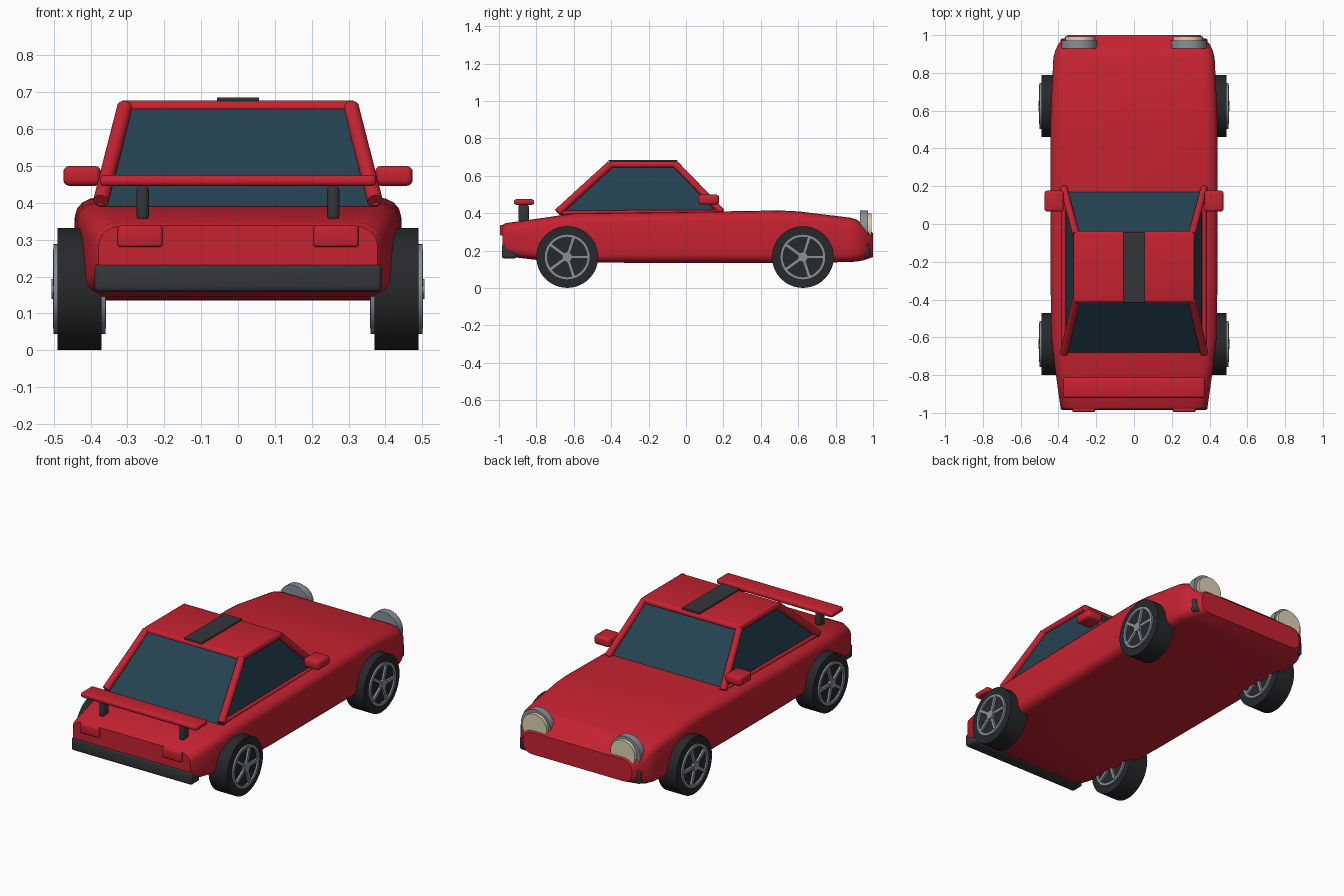
import bpy, bmesh, math
from mathutils import Vector, Matrix

if "Cube" in bpy.data.objects:
    bpy.data.objects.remove(bpy.data.objects["Cube"])


def material(name, r, g, b):
    m = bpy.data.materials.new(name)
    m.diffuse_color = (r, g, b, 1)
    m.use_nodes = True
    m.node_tree.nodes["Principled BSDF"].inputs["Base Color"].default_value = m.diffuse_color
    return m


RED = material("red_paint", 0.56, 0.016, 0.03)
GLASS = material("tinted_glass", 0.018, 0.055, 0.085)
DARK = material("dark_rubber", 0.02, 0.021, 0.024)
TRIM = material("dark_trim", 0.035, 0.037, 0.042)
SILVER = material("silver", 0.25, 0.28, 0.32)
CREAM = material("cream_lens", 0.72, 0.64, 0.45)


def finish(bm, name, mat, angle=35):
    bmesh.ops.recalc_face_normals(bm, faces=bm.faces)
    mesh = bpy.data.meshes.new(name)
    bm.to_mesh(mesh)
    bm.free()
    ob = bpy.data.objects.new(name, mesh)
    bpy.context.collection.objects.link(ob)
    mesh.materials.append(mat)
    bpy.ops.object.select_all(action='DESELECT')
    ob.select_set(True)
    bpy.context.view_layer.objects.active = ob
    bpy.ops.object.shade_smooth_by_angle(angle=math.radians(angle))
    return ob


def box(name, lo, hi, mat, bevel=0.0):
    lo, hi = Vector(lo), Vector(hi)
    bm = bmesh.new()
    bmesh.ops.create_cube(bm, size=1, matrix=Matrix.Translation((lo + hi) / 2)
                          @ Matrix.Diagonal((*(hi - lo), 1)))
    if bevel:
        bmesh.ops.bevel(bm, geom=bm.edges[:], offset=bevel, segments=3,
                        profile=0.5, affect='EDGES')
    return finish(bm, name, mat)


def add_rod(bm, a, b, r, sides=24):
    a, b = Vector(a), Vector(b)
    rot = (b - a).to_track_quat('Z', 'Y').to_matrix().to_4x4()
    bmesh.ops.create_cone(bm, cap_ends=True, segments=sides, radius1=r, radius2=r,
                          depth=(b - a).length,
                          matrix=Matrix.Translation((a + b) / 2) @ rot)


def rod(name, a, b, r, mat, sides=24):
    bm = bmesh.new()
    add_rod(bm, a, b, r, sides)
    return finish(bm, name, mat)


def loft(name, rings, mat):
    bm = bmesh.new()
    vs = [[bm.verts.new(p) for p in ring] for ring in rings]
    n = len(vs[0])
    for a, b in zip(vs, vs[1:]):
        for i in range(n):
            bm.faces.new((a[i], a[(i + 1) % n], b[(i + 1) % n], b[i]))
    bm.faces.new(vs[0])
    bm.faces.new(vs[-1])
    return finish(bm, name, mat)


# Body shell: rounded rectangles along the length
def section(y, w, zb, zt):
    pts = []
    for k, (sx, top) in enumerate([(1, 1), (-1, 1), (-1, 0), (1, 0)]):
        rx, rz = (0.065, 0.05) if top else (0.055, 0.045)
        cx, cz = sx * (w - rx), (zt - rz if top else zb + rz)
        for i in range(5):
            t = math.pi / 2 * (k + i / 4)
            pts.append((cx + rx * math.cos(t), y, cz + rz * math.sin(t)))
    return pts


stations = [(-0.98, 0.378, 0.18, 0.338), (-0.965, 0.39, 0.17, 0.347),
            (-0.75, 0.42, 0.145, 0.377), (-0.6, 0.437, 0.138, 0.4),
            (-0.3, 0.442, 0.135, 0.403), (0.2, 0.443, 0.135, 0.41),
            (0.5, 0.442, 0.135, 0.415), (0.6, 0.44, 0.135, 0.41),
            (0.88, 0.427, 0.139, 0.376), (0.915, 0.418, 0.142, 0.365),
            (0.955, 0.4, 0.15, 0.334), (1.0, 0.35, 0.166, 0.294)]
loft("body", [section(*s) for s in stations], RED)

# Cabin glass
loft("cabin_glass", [[(-w, y0, z), (w, y0, z), (w, y1, z), (-w, y1, z)]
                     for w, y0, y1, z in [(0.365, -0.68, 0.185, 0.39),
                                          (0.303, -0.41, -0.05, 0.662)]], GLASS)

# Roof frame, pillars and roof panel
for s, side in ((1, "right"), (-1, "left")):
    rod(side + "_front_pillar", (s * 0.372, 0.19, 0.408), (s * 0.307, -0.055, 0.66), 0.019, RED)
    rod(side + "_rear_pillar", (s * 0.372, -0.685, 0.405), (s * 0.307, -0.405, 0.66), 0.021, RED)
    rod(side + "_roof_rail", (s * 0.304, -0.405, 0.66), (s * 0.304, -0.055, 0.66), 0.017, RED)
    rod(side + "_sill_rail", (s * 0.372, -0.68, 0.403), (s * 0.372, 0.18, 0.408), 0.011, RED)
for y, n in ((-0.4, "rear"), (-0.055, "front")):
    rod(n + "_roof_header", (-0.31, y, 0.659), (0.31, y, 0.659), 0.018, RED)
box("roof", (-0.318, -0.412, 0.652), (0.318, -0.045, 0.678), RED, 0.008)
box("roof_stripe", (-0.057, -0.415, 0.676), (0.057, -0.045, 0.686), TRIM)

# Bumpers and spoiler
box("rear_bumper", (-0.39, -0.985, 0.158), (0.39, -0.905, 0.235), TRIM, 0.014)
box("front_bumper", (-0.39, 0.932, 0.162), (0.39, 0.982, 0.24), TRIM, 0.012)
box("spoiler_wing", (-0.375, -0.92, 0.445), (0.375, -0.812, 0.475), RED, 0.012)

for s, side in ((1, "right"), (-1, "left")):
    # Mirrors, lamps and spoiler posts
    def pair(name, x0, x1, y0, y1, z0, z1, mat, bevel):
        xs = sorted((s * x0, s * x1))
        box(side + name, (xs[0], y0, z0), (xs[1], y1, z1), mat, bevel)

    pair("_mirror", 0.372, 0.474, 0.065, 0.177, 0.446, 0.5, RED, 0.016)
    pair("_tail_light", 0.205, 0.327, -0.995, -0.965, 0.28, 0.338, RED, 0.008)
    pair("_spoiler_post", 0.242, 0.275, -0.896, -0.84, 0.35, 0.448, TRIM, 0.014)
    rod(side + "_headlight_housing", (s * 0.29, 0.93, 0.32), (s * 0.29, 0.972, 0.32), 0.095, SILVER, 40)
    rod(side + "_headlight_lens", (s * 0.285, 0.965, 0.32), (s * 0.285, 0.992, 0.32), 0.079, CREAM, 40)

    # Wheels: tyre, then rim ring, hub and five spokes on both faces
    for y, end in ((0.625, "front"), (-0.635, "rear")):
        label = side + "_" + end
        c = Vector((s * 0.43, y, 0.166))
        rod(label + "_tyre", c - Vector((0.06, 0, 0)), c + Vector((0.06, 0, 0)), 0.165, DARK, 48)
        bm = bmesh.new()
        for d in (-1, 1):
            profile = [(0.106, 0.055), (0.106, 0.07), (0.122, 0.07), (0.122, 0.055)]
            rings = [[bm.verts.new(c + Vector((d * x, r * math.cos(t), r * math.sin(t))))
                      for r, x in profile]
                     for t in (2 * math.pi * i / 40 for i in range(40))]
            for i in range(40):
                a, b = rings[i], rings[(i + 1) % 40]
                for j in range(4):
                    k = (j + 1) % 4
                    bm.faces.new((a[j], a[k], b[k], b[j]))
            add_rod(bm, c + Vector((d * 0.055, 0, 0)), c + Vector((d * 0.076, 0, 0)), 0.027)
            for i in range(5):
                m = (Matrix.Translation(c) @ Matrix.Rotation(2 * math.pi * i / 5, 4, 'X')
                     @ Matrix.Translation((d * 0.063, 0.06, 0))
                     @ Matrix.Diagonal((0.018, 0.1, 0.018, 1)))
                bmesh.ops.create_cube(bm, size=1, matrix=m)
        finish(bm, label + "_rim", SILVER)
